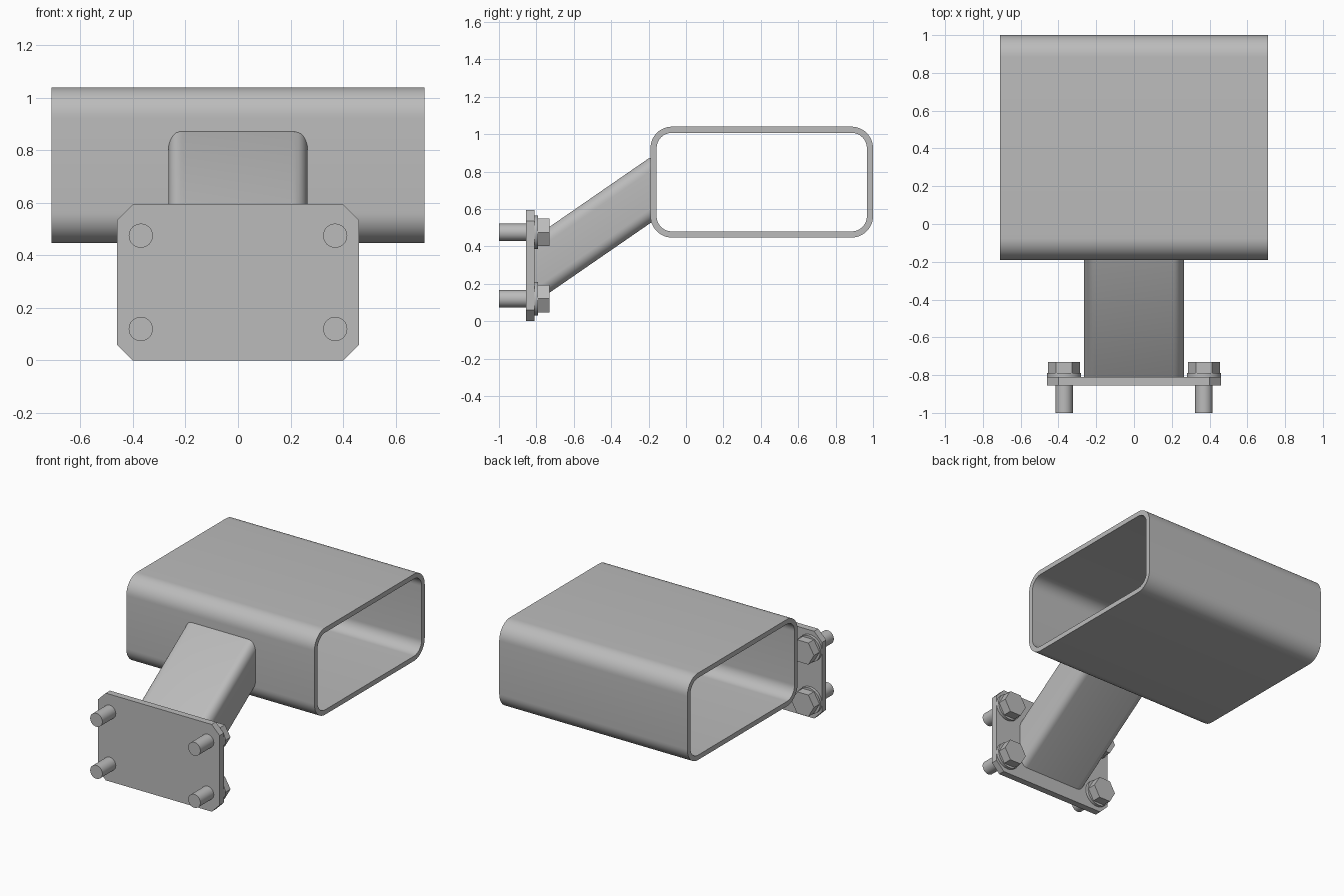
import bpy, bmesh, math

if "Cube" in bpy.data.objects:
    bpy.data.objects.remove(bpy.data.objects["Cube"], do_unlink=True)

steel = bpy.data.materials.new("grey steel")
steel.use_nodes = True
GREY = (0.5, 0.5, 0.5, 1)
steel.diffuse_color = GREY
steel.node_tree.nodes["Principled BSDF"].inputs["Base Color"].default_value = GREY


def rounded(w, h, rx, ry, n):
    """Rounded rectangle centred on the origin; n=1 gives chamfered corners."""
    pts = []
    for q, (sx, sy) in enumerate([(1, 1), (-1, 1), (-1, -1), (1, -1)]):
        for i in range(n + 1):
            a = math.pi / 2 * (q + i / n)
            pts.append((sx * (w / 2 - rx) + rx * math.cos(a),
                        sy * (h / 2 - ry) + ry * math.sin(a)))
    return pts


def loft(name, rings, closed=False):
    """Bridge successive rings; cap the ends, or join last to first if closed."""
    bm = bmesh.new()
    loops = [[bm.verts.new(p) for p in ring] for ring in rings]
    pairs = list(zip(loops, loops[1:]))
    if closed:
        pairs.append((loops[-1], loops[0]))
    else:
        bm.faces.new(loops[0])
        bm.faces.new(loops[-1])
    for a, b in pairs:
        for i in range(len(a)):
            j = (i + 1) % len(a)
            bm.faces.new((a[i], a[j], b[j], b[i]))
    bmesh.ops.recalc_face_normals(bm, faces=bm.faces)
    mesh = bpy.data.meshes.new(name)
    bm.to_mesh(mesh)
    bm.free()
    mesh.materials.append(steel)
    obj = bpy.data.objects.new(name, mesh)
    bpy.context.collection.objects.link(obj)
    bpy.ops.object.select_all(action="DESELECT")
    obj.select_set(True)
    bpy.context.view_layer.objects.active = obj
    bpy.ops.object.shade_smooth_by_angle(angle=math.radians(28))
    return obj


def along_y(name, profile, x, z, y0, y1):
    return loft(name, [[(x + u, y, z + v) for u, v in profile] for y in (y0, y1)])


def disc(r, n):
    return [(r * math.cos(math.tau * i / n), r * math.sin(math.tau * i / n))
            for i in range(n)]


# Hollow rectangular tube, open at both sides
outer = rounded(1.19, 0.593, 0.115, 0.115, 12)
inner = rounded(1.124, 0.527, 0.082, 0.082, 12)
loft("rectangular_tube",
     [[(x, 0.405 + u, 0.7435 + v) for u, v in profile]
      for profile, x in ((outer, -0.71), (outer, 0.71), (inner, 0.71), (inner, -0.71))],
     closed=True)

# Sloping strut, sheared between the plate and the tube, flat where it meets the tube
section = rounded(0.53, 0.352, 0.058, 0.075, 8)
loft("sloping_strut",
     [[(u, y, min(0.273 + 0.69 * (y + 0.81) + v, 0.875)) for u, v in section]
      for y in (-0.812, -0.2, -0.175)])

# Mounting plate with clipped corners
along_y("mounting_plate", rounded(0.92, 0.595, 0.06, 0.06, 1), 0, 0.2975, -0.855, -0.81)

# Four bolts: shank, washer and hexagonal head
for side, x in (("right", -0.37), ("left", 0.37)):
    for level, z in (("lower", 0.12), ("upper", 0.475)):
        tag = f"{level}_{side}_bolt_"
        along_y(tag + "shank", disc(0.046, 32), x, z, -1.0, -0.75)
        along_y(tag + "washer", disc(0.09, 32), x, z, -0.81, -0.79)
        along_y(tag + "head", disc(0.085, 6), x, z, -0.79, -0.73)
